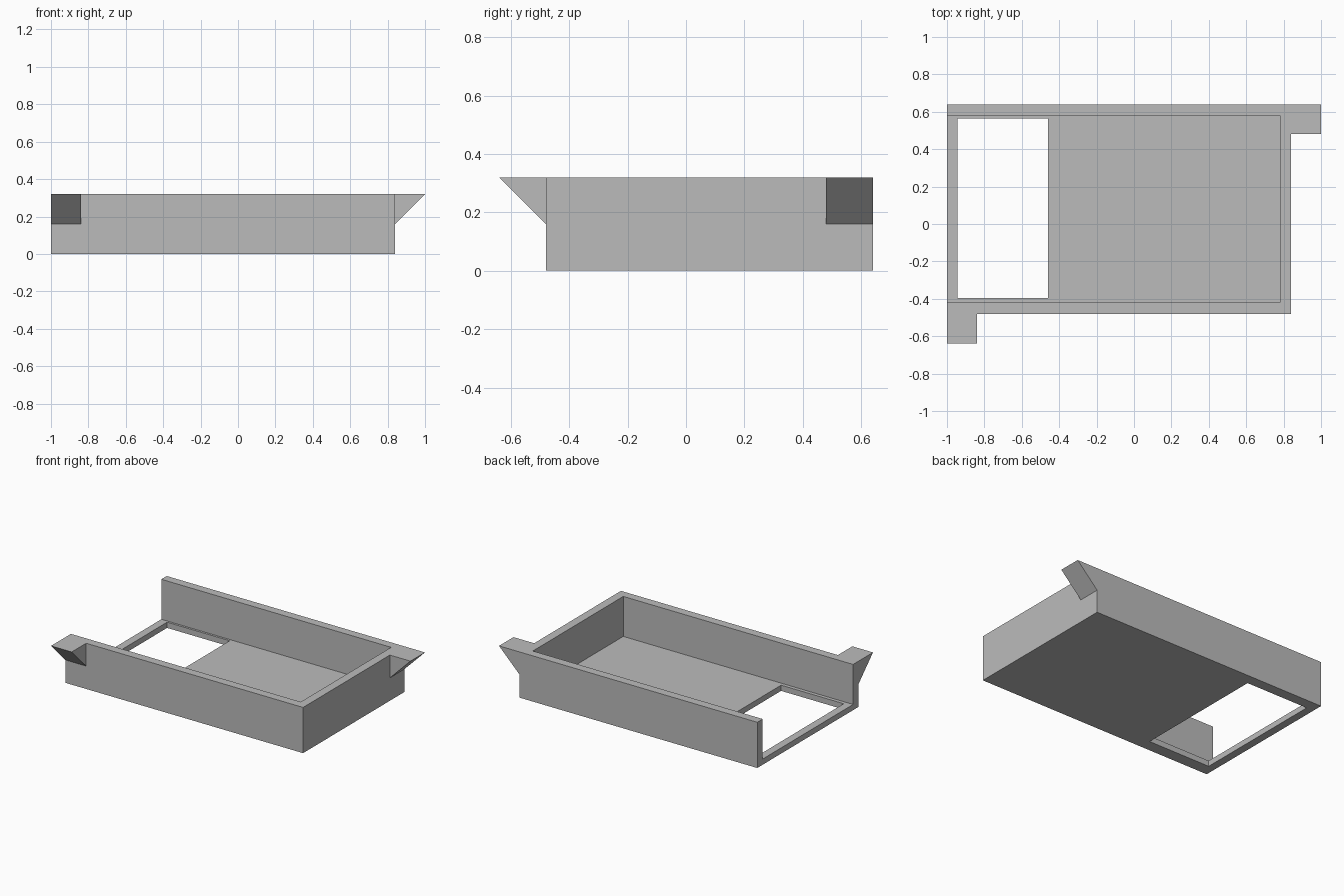
import bpy
import bmesh
from mathutils import Vector

cube = bpy.data.objects.get("Cube")
if cube:
    bpy.data.objects.remove(cube, do_unlink=True)

grey = bpy.data.materials.new("plain_grey")
grey.use_nodes = True
colour = (0.5, 0.5, 0.5, 1)
grey.diffuse_color = colour
grey.node_tree.nodes["Principled BSDF"].inputs["Base Color"].default_value = colour

# Main dimensions
LEFT, RIGHT = -1.0, 0.84
FRONT, BACK = -0.48, 0.64
HEIGHT, FLOOR, WALL, TAB = 0.32, 0.04, 0.06, 0.16


def prism(name, profile, depth):
    """Extrude a planar profile along the depth vector."""
    bm = bmesh.new()
    face = bm.faces.new([bm.verts.new(p) for p in profile])
    out = bmesh.ops.extrude_face_region(bm, geom=[face], use_keep_orig=True)
    moved = [g for g in out["geom"] if isinstance(g, bmesh.types.BMVert)]
    bmesh.ops.translate(bm, verts=moved, vec=Vector(depth))
    bmesh.ops.recalc_face_normals(bm, faces=bm.faces)
    mesh = bpy.data.meshes.new(name)
    bm.to_mesh(mesh)
    bm.free()
    mesh.materials.append(grey)
    obj = bpy.data.objects.new(name, mesh)
    bpy.context.collection.objects.link(obj)
    return obj


def box(name, x0, x1, y0, y1, z0, z1):
    base = [(x0, y0, z0), (x1, y0, z0), (x1, y1, z0), (x0, y1, z0)]
    return prism(name, base, (0, 0, z1 - z0))


def cut(target, cutter):
    """Subtract the cutter from the target and discard it."""
    mod = target.modifiers.new("cut", "BOOLEAN")
    mod.operation = "DIFFERENCE"
    mod.solver = "EXACT"
    mod.object = cutter
    cutter.hide_render = True
    bpy.context.view_layer.objects.active = target
    bpy.ops.object.modifier_apply(modifier=mod.name)
    bpy.data.objects.remove(cutter, do_unlink=True)


# Tray: pocket open at the left end, with a window through the floor
tray = box("tray", LEFT, RIGHT, FRONT, BACK, 0, HEIGHT)
cut(tray, box("pocket_cutter", LEFT - 1, RIGHT - WALL,
              FRONT + WALL, BACK - WALL, FLOOR, 1))
cut(tray, box("window_cutter", -0.945, -0.46, -0.395, 0.565, -1, 1))

# Wedge tabs flush with the rim, at two opposite corners
low = HEIGHT - TAB
prism("front_tab",
      [(LEFT, FRONT, low), (LEFT, FRONT, HEIGHT), (LEFT, FRONT - TAB, HEIGHT)],
      (TAB, 0, 0))
prism("side_tab",
      [(RIGHT, BACK, low), (RIGHT, BACK, HEIGHT), (RIGHT + TAB, BACK, HEIGHT)],
      (0, -TAB, 0))
